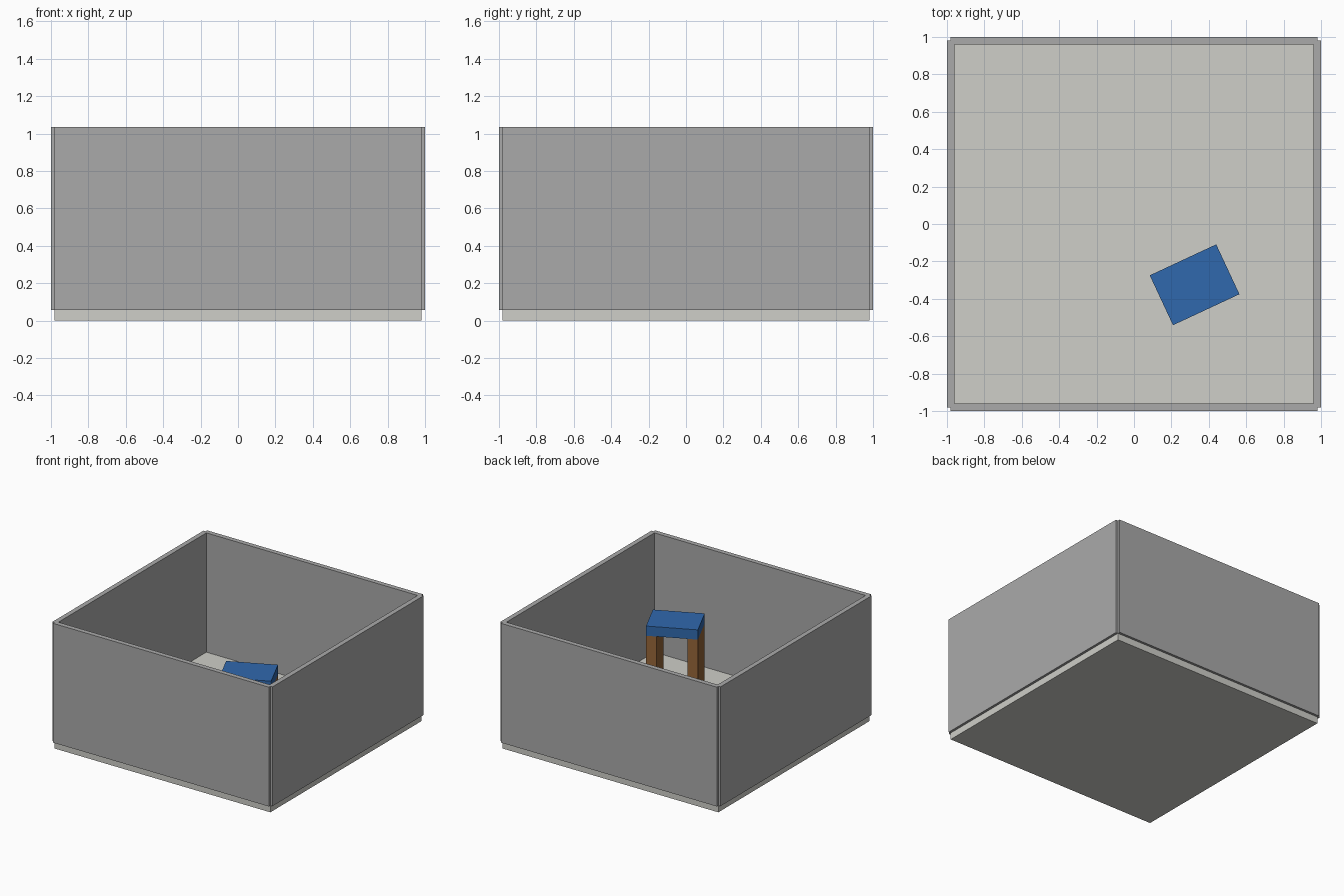
import bpy
from math import radians
from mathutils import Matrix

if "Cube" in bpy.data.objects:
    bpy.data.objects.remove(bpy.data.objects["Cube"])


def material(name, rgb):
    m = bpy.data.materials.new(name)
    m.diffuse_color = (*rgb, 1)
    m.use_nodes = True
    m.node_tree.nodes["Principled BSDF"].inputs["Base Color"].default_value = m.diffuse_color
    return m


def box(name, size, centre, mat=None, frame=Matrix()):
    """Box of given size and centre, placed inside a local frame."""
    bpy.ops.mesh.primitive_cube_add(size=1)
    ob = bpy.context.object
    ob.name = name
    ob.data.transform(Matrix.Diagonal((*size, 1)))
    ob.matrix_world = frame @ Matrix.Translation(centre)
    if mat:
        ob.data.materials.append(mat)
    return ob


blue = material("blue", (0.03, 0.14, 0.42))
brown = material("brown", (0.30, 0.13, 0.04))
wall_grey = material("wall grey", (0.4, 0.4, 0.4))
floor_grey = material("floor grey", (0.62, 0.62, 0.58))

SIDE, FLOOR_T, WALL_H, WALL_T = 1.96, 0.056, 0.98, 0.04

# Floor slab
box("floor", (SIDE, SIDE, FLOOR_T), (0, 0, FLOOR_T / 2), floor_grey)

# Four walls centred on the floor edges
wall_z = FLOOR_T + WALL_H / 2
for i, name in enumerate(("front", "right", "back", "left")):
    box(name + "_wall", (SIDE, WALL_T, WALL_H), (0, -SIDE / 2, wall_z),
        wall_grey, Matrix.Rotation(radians(90 * i), 4, 'Z'))

# Table: turned top on two slab legs
table = Matrix.Translation((0.324, -0.325, 0)) @ Matrix.Rotation(radians(25), 4, 'Z')
W, D, TOP, TOP_T, LEG_T = 0.392, 0.294, 0.735, 0.08, 0.08
box("table_top", (W, D, TOP_T), (0, 0, TOP - TOP_T / 2), blue, table)
leg_h = TOP - TOP_T - FLOOR_T
for s, name in ((-1, "left"), (1, "right")):
    box(name + "_table_leg", (LEG_T, D, leg_h),
        (s * (W - LEG_T) / 2, 0, FLOOR_T + leg_h / 2), brown, table)
